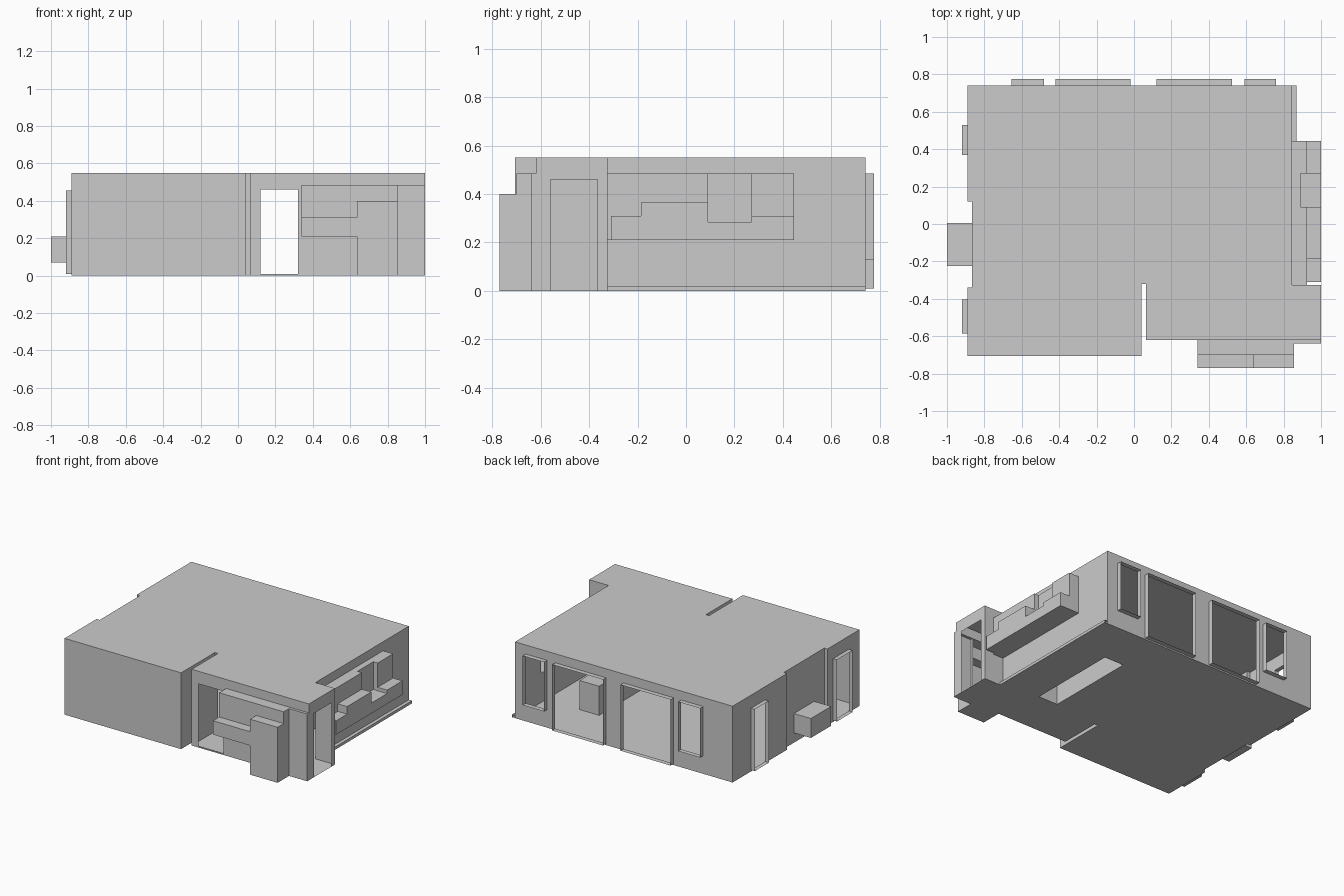
import bpy

if "Cube" in bpy.data.objects:
    bpy.data.objects.remove(bpy.data.objects["Cube"])

H = 0.55      # ceiling height
SKY = 0.485   # height of the lowered wall blocks


def make(name, verts, faces):
    me = bpy.data.meshes.new(name)
    me.from_pydata(verts, [], faces)
    ob = bpy.data.objects.new(name, me)
    bpy.context.collection.objects.link(ob)
    return ob


def place(axis, pos, u, v):
    return {'x': (pos, u, v), 'y': (u, pos, v), 'z': (u, v, pos)}[axis]


def panel(name, axis, pos, u0, u1, v0, v1, holes=()):
    """Flat sheet across one axis with rectangular openings (u0, u1, v0, v1)."""
    us = sorted({u0, u1, *[c for h in holes for c in h[:2] if u0 < c < u1]})
    vs = sorted({v0, v1, *[c for h in holes for c in h[2:] if v0 < c < v1]})
    n = len(vs)
    verts = [place(axis, pos, u, v) for u in us for v in vs]
    faces = []
    for i in range(len(us) - 1):
        for j in range(n - 1):
            cu, cv = (us[i] + us[i + 1]) / 2, (vs[j] + vs[j + 1]) / 2
            if any(a < cu < b and c < cv < d for a, b, c, d in holes):
                continue
            q = [i * n + j, (i + 1) * n + j, (i + 1) * n + j + 1, i * n + j + 1]
            faces.append(q[::-1] if axis == 'y' else q)
    return make(name, verts, faces)


def sleeve(name, axis, a, b, pts, cap=False):
    """Outline swept from a to b along an axis, optionally closed at b."""
    n = len(pts)
    verts = [place(axis, p, u, v) for p in (a, b) for u, v in pts]
    faces = [(i, (i + 1) % n, n + (i + 1) % n, n + i) for i in range(n)]
    if cap:
        faces.append(tuple(range(n, 2 * n)))
    return make(name, verts, faces)


def rect(u0, u1, v0, v1):
    return [(u0, v0), (u1, v0), (u1, v1), (u0, v1)]


# Floor and ceiling share the same notches
island = (0.42, 0.575, -0.28, 0.39)
notches = [(0.04, 0.065, -0.705, -0.32), (0.065, 1.0, -0.705, -0.62),
           (-0.89, -0.865, -0.34, 0.12)]
panel("ceiling", 'z', H, -0.89, 1.0, -0.705, 0.74,
      notches + [(0.845, 1.0, -0.325, 0.74)])
panel("floor", 'z', 0, -0.89, 1.0, -0.705, 0.74,
      notches + [(0.87, 1.0, -0.325, 0.74), island])
panel("floor_lip_edge", 'x', 0.87, -0.325, 0.74, 0, 0.02)
panel("floor_lip_top", 'z', 0.02, 0.845, 0.87, -0.325, 0.74)

# Kitchen island, open underneath
sleeve("island", 'z', 0, 0.21, rect(*island), cap=True)

# Back wall with two windows and two wide doors
back = [(-0.655, -0.48, 0.13, SKY), (-0.42, -0.02, 0.01, SKY),
        (0.12, 0.525, 0.01, SKY), (0.59, 0.76, 0.13, SKY)]
panel("back_wall", 'y', 0.74, -0.89, 0.845, 0, H, back)
for o in back:
    sleeve("back_opening_reveal", 'y', 0.74, 0.775, rect(*o))

# Left wall with two narrow doors, a shallow recess and a firebox
left = [(0.37, 0.53, 0.01, 0.455), (-0.585, -0.405, 0.01, 0.455)]
fire = (-0.225, 0.005, 0.07, 0.21)
panel("left_wall", 'x', -0.89, -0.705, 0.74, 0, H, left + [(-0.34, 0.12, 0, H)])
for o in left:
    sleeve("left_opening_reveal", 'x', -0.89, -0.92, rect(*o))
panel("left_recess_wall", 'x', -0.865, -0.34, 0.12, 0, H, [fire])
for y in (-0.34, 0.12):
    panel("left_recess_side", 'y', y, -0.89, -0.865, 0, H)
sleeve("firebox", 'x', -0.865, -1.0, rect(*fire), cap=True)

# Front left wall and the narrow slot between rooms
panel("front_left_wall", 'y', -0.705, -0.89, 0.04, 0, H)
panel("slot_left_side", 'x', 0.04, -0.705, -0.32, 0, H)
panel("slot_right_side", 'x', 0.065, -0.62, -0.32, 0, H)
panel("slot_end", 'y', -0.32, 0.04, 0.065, 0, H)

# Front right wall with doorway and cabinet opening
panel("front_right_wall", 'y', -0.62, 0.065, 1.0, 0, H,
      [(0.12, 0.32, 0.01, 0.46), (0.34, 0.635, 0.21, SKY),
       (0.635, 1.0, 0, SKY)])

# Front cabinet block: stepped lower part and set-back upper part
sleeve("front_cabinet", 'y', -0.70, -0.77,
       [(0.34, 0.21), (0.635, 0.21), (0.635, 0), (0.855, 0),
        (0.855, 0.40), (0.635, 0.40), (0.635, 0.31), (0.34, 0.31)], cap=True)
panel("front_cabinet_upper", 'y', -0.70, 0.34, 0.855, 0.31, SKY,
      [(0.635, 0.855, 0.31, 0.40)])
panel("front_cabinet_top", 'z', SKY, 0.34, 0.855, -0.70, -0.62)
panel("front_cabinet_left", 'x', 0.34, -0.70, -0.62, 0.21, SKY)
panel("front_cabinet_right", 'x', 0.855, -0.70, -0.62, 0, SKY)
panel("front_cabinet_step", 'x', 0.635, -0.70, -0.62, 0, 0.21)
panel("front_cabinet_counter", 'z', 0.21, 0.34, 0.635, -0.70, -0.62)
panel("front_cabinet_base", 'z', 0, 0.635, 0.855, -0.77, -0.62)

# Corner pillar and side doorway
panel("corner_front", 'y', -0.64, 0.855, 1.0, 0, SKY)
panel("corner_top", 'z', SKY, 0.855, 1.0, -0.64, -0.62)
panel("corner_base", 'z', 0, 0.855, 1.0, -0.64, -0.62)
panel("corner_side", 'x', 1.0, -0.64, -0.62, 0, SKY)
panel("right_door_wall", 'x', 1.0, -0.62, -0.325, 0, H,
      [(-0.56, -0.365, 0.0, 0.46)])
panel("right_room_back", 'y', -0.325, 0.845, 1.0, 0, H)

# Right wall with counter opening
panel("right_wall", 'x', 0.845, -0.325, 0.74, 0, H, [(-0.325, 0.445, 0.21, SKY)])

# Right counter block: stepped outer part, set-back upper part, deep recess
sleeve("right_cabinet", 'x', 0.925, 1.0,
       [(-0.31, 0.21), (0.445, 0.21), (0.445, 0.31), (0.27, 0.31),
        (0.27, 0.285), (0.09, 0.285), (0.09, 0.365), (-0.185, 0.365),
        (-0.185, 0.31), (-0.31, 0.31)], cap=True)
recess = (0.09, 0.27, 0.21, SKY)
panel("right_cabinet_upper", 'x', 0.925, -0.325, 0.445, 0.21, SKY,
      [(-0.31, -0.185, 0.21, 0.31), (-0.185, 0.09, 0.21, 0.365), recess,
       (0.27, 0.445, 0.21, 0.31)])
panel("right_recess_wall", 'x', 0.89, 0.09, 0.27, 0.285, SKY)
panel("right_recess_sill", 'z', 0.285, 0.89, 0.925, 0.09, 0.27)
for y in (0.09, 0.27):
    panel("right_recess_side", 'y', y, 0.89, 0.925, 0.285, SKY)
panel("right_cabinet_top", 'z', SKY, 0.845, 0.925, -0.325, 0.445,
      [(0.89, 0.925, 0.09, 0.27)])
panel("right_cabinet_end", 'y', 0.445, 0.845, 0.925, 0.21, SKY)
panel("right_cabinet_counter", 'z', 0.21, 0.845, 0.925, -0.325, 0.445)
